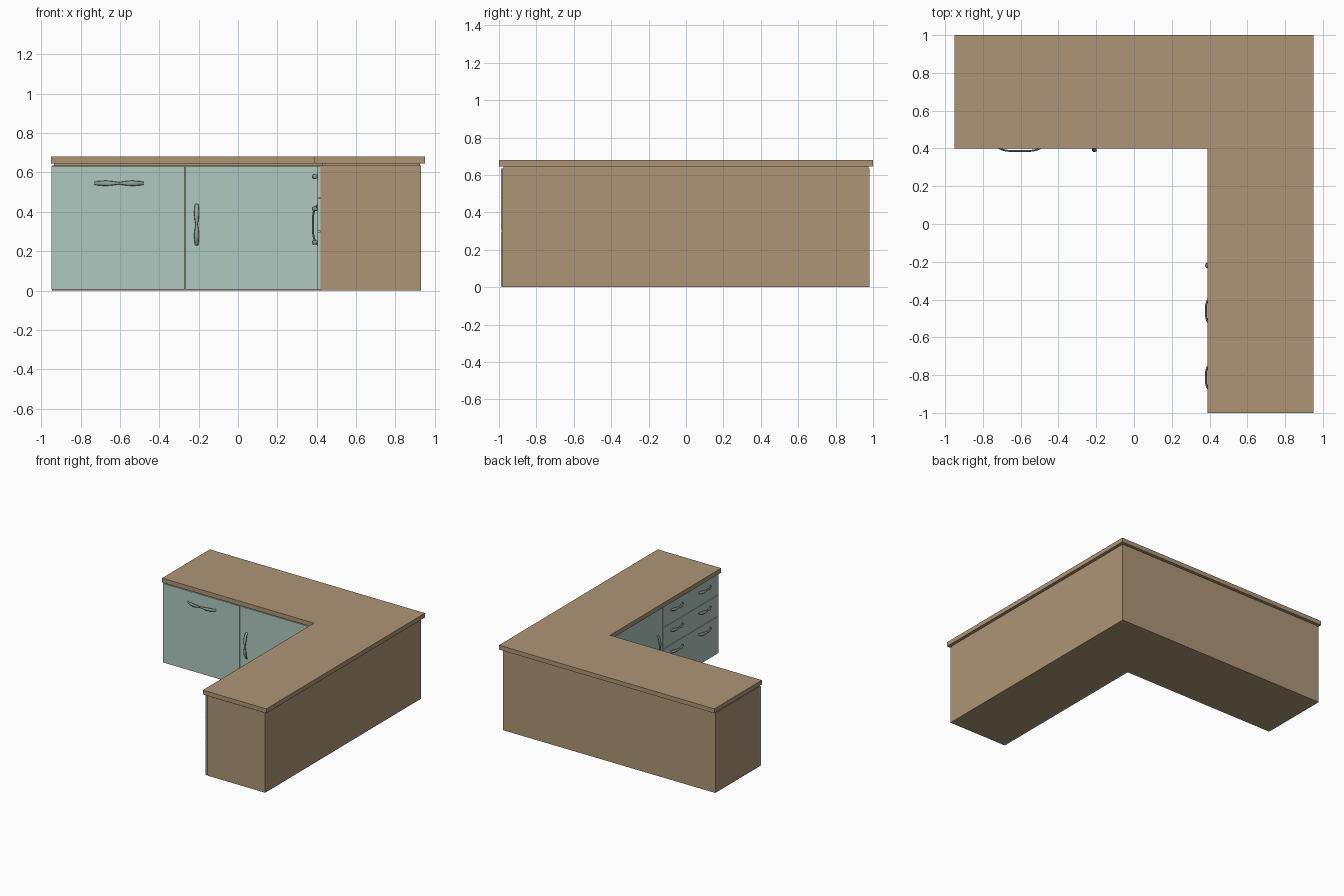
import bpy, bmesh, math
from mathutils import Matrix, Vector

if "Cube" in bpy.data.objects:
    bpy.data.objects.remove(bpy.data.objects["Cube"])


def material(name, rgb):
    m = bpy.data.materials.new(name)
    m.diffuse_color = (*rgb, 1)
    m.use_nodes = True
    m.node_tree.nodes["Principled BSDF"].inputs["Base Color"].default_value = m.diffuse_color
    return m


WOOD = material("tan wood", (0.42, 0.30, 0.18))
TEAL = material("pale teal", (0.43, 0.58, 0.52))
METAL = material("grey metal", (0.30, 0.37, 0.35))


def finish(bm, name, mat):
    bmesh.ops.recalc_face_normals(bm, faces=bm.faces)
    me = bpy.data.meshes.new(name)
    bm.to_mesh(me)
    bm.free()
    me.materials.append(mat)
    ob = bpy.data.objects.new(name, me)
    bpy.context.collection.objects.link(ob)
    return ob


def l_slab(name, left, right, front, back, inner_x, inner_y, z0, z1):
    """L-shaped plan extruded from z0 to z1."""
    bm = bmesh.new()
    plan = [(left, back), (left, inner_y), (inner_x, inner_y),
            (inner_x, front), (right, front), (right, back)]
    face = bm.faces.new([bm.verts.new((x, y, z0)) for x, y in plan])
    ext = bmesh.ops.extrude_face_region(bm, geom=[face])
    top = [v for v in ext["geom"] if isinstance(v, bmesh.types.BMVert)]
    bmesh.ops.translate(bm, verts=top, vec=(0, 0, z1 - z0))
    return finish(bm, name, WOOD)


def box(name, lo, hi, mat):
    lo, hi = Vector(lo), Vector(hi)
    bm = bmesh.new()
    bmesh.ops.create_cube(bm, size=1, matrix=Matrix.Translation((lo + hi) / 2)
                          @ Matrix.Diagonal((*(hi - lo), 1)))
    return finish(bm, name, mat)


def handle(name, centre, along, out, length, depth=0.026):
    """Bowed pull, wide near the ends and slim in the middle."""
    along, out, c = Vector(along), Vector(out), Vector(centre)
    side = along.cross(out)
    bm = bmesh.new()
    rings, n = [], 12
    for i in range(n + 1):
        t = 2 * i / n - 1
        half_w = 0.0055 + 0.006 * math.sin(math.pi * abs(t)) + 0.003 * abs(t)
        mid = c + along * (t * length / 2) + out * (depth * (1 - t ** 4) - 0.002)
        rings.append([bm.verts.new(mid + side * (half_w * math.cos(a)) + out * (0.005 * math.sin(a)))
                      for a in (k * math.tau / 8 for k in range(8))])
    for a, b in zip(rings, rings[1:]):
        for k in range(8):
            bm.faces.new((a[k], a[(k + 1) % 8], b[(k + 1) % 8], b[k]))
    bm.faces.new(rings[0])
    bm.faces.new(rings[-1])
    for f in bm.faces:
        f.smooth = len(f.verts) == 4
    return finish(bm, name, METAL)


# Carcass, recessed strip and worktop
l_slab("cabinet_body", -0.945, 0.93, -0.985, 0.98, 0.42, 0.425, 0.0, 0.636)
l_slab("worktop_underlay", -0.935, 0.925, -0.975, 0.975, 0.43, 0.435, 0.636, 0.645)
l_slab("worktop", -0.95, 0.95, -1.0, 1.0, 0.39, 0.40, 0.645, 0.68)

G = 0.002            # half gap between fronts
FY, FX = 0.41, 0.405  # front planes of the two runs
Z0, Z1 = 0.004, 0.634

# Back run: two doors
box("left_door", (-0.947, FY, Z0), (-0.27 - G, 0.425, Z1), TEAL)
box("corner_door", (-0.27 + G, FY, Z0), (FX, 0.425, Z1), TEAL)
handle("left_door_handle", (-0.605, FY, 0.545), (1, 0, 0), (0, -1, 0), 0.25)
handle("corner_door_handle", (-0.21, FY, 0.335), (0, 0, 1), (0, -1, 0), 0.21)

# Side run: one door
box("side_door", (FX, -0.285 + G, Z0), (0.42, FY, Z1), TEAL)
handle("side_door_handle", (FX, -0.22, 0.335), (0, 0, 1), (-1, 0, 0), 0.21)

# Side run: two columns of three drawers
for col, (y0, y1) in enumerate(((-0.99, -0.635), (-0.635, -0.285))):
    for row, (z0, z1) in enumerate(((0.47, Z1), (0.30, 0.47), (Z0, 0.30))):
        lo = y0 if col == 0 else y0 + G
        tag = f"{col + 1}_{row + 1}"
        box("drawer_front_" + tag, (FX, lo, z0 + (G if row < 2 else 0)),
            (0.42, y1 - G, z1 - (G if row else 0)), TEAL)
        handle("drawer_handle_" + tag, (FX, (y0 + y1) / 2, z1 - 0.055),
               (0, 1, 0), (-1, 0, 0), 0.15)
